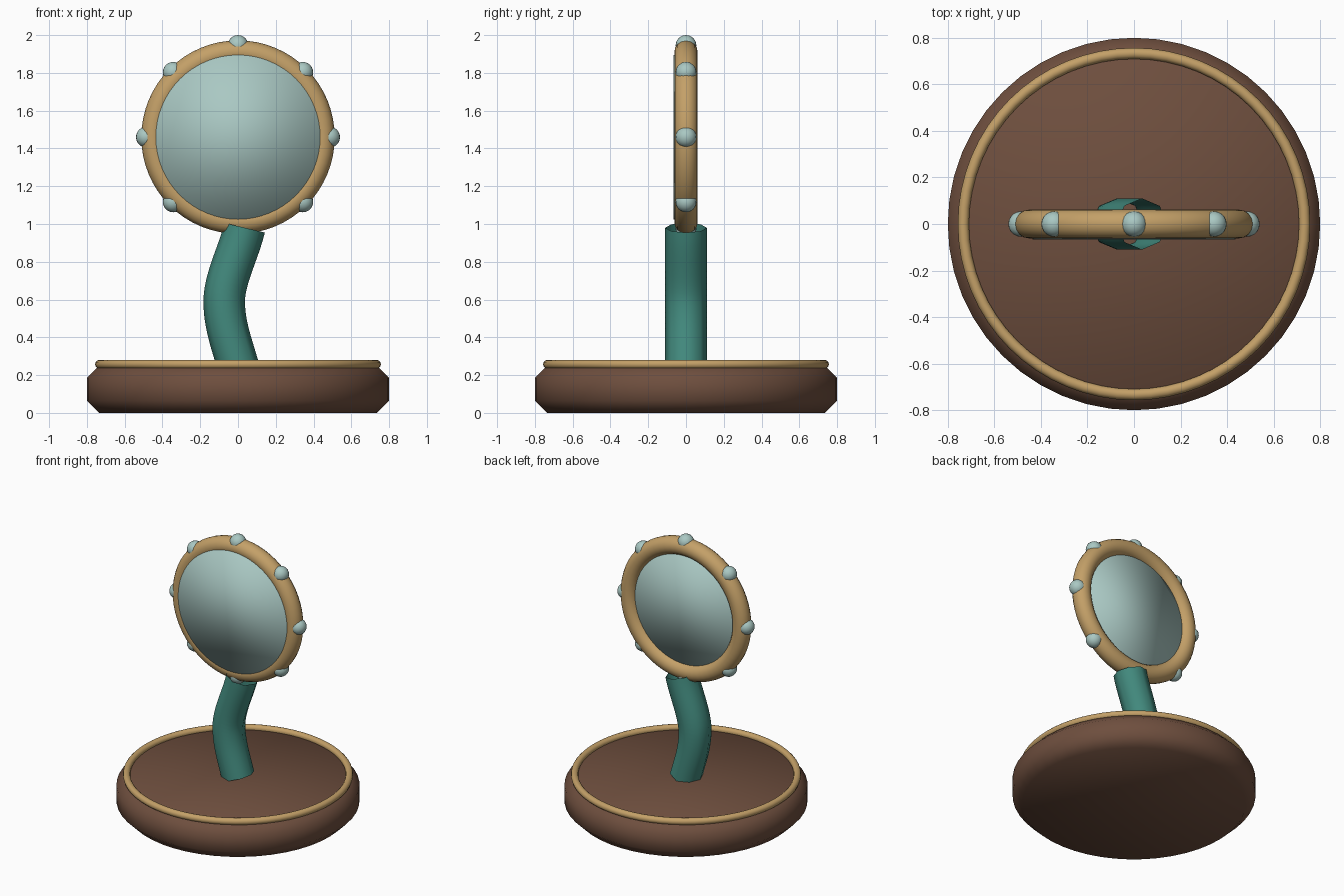
import bpy, math
from mathutils import Vector

cube = bpy.data.objects.get("Cube")
if cube:
    bpy.data.objects.remove(cube, do_unlink=True)


def material(name, rgb):
    m = bpy.data.materials.new(name)
    m.use_nodes = True
    m.diffuse_color = (*rgb, 1)
    m.node_tree.nodes["Principled BSDF"].inputs["Base Color"].default_value = (*rgb, 1)
    return m


wood = material("dark wood", (0.156, 0.077, 0.048))
gold = material("warm gold", (0.55, 0.352, 0.138))
teal = material("teal", (0.055, 0.255, 0.209))
glass = material("pale glass", (0.40, 0.578, 0.546))


def finish(name, mat):
    """Name, colour and smooth the object just added."""
    ob = bpy.context.object
    ob.name = name
    ob.data.materials.append(mat)
    bpy.ops.object.shade_smooth()
    return ob


HEAD = Vector((0, 0, 1.46))
UPRIGHT = (math.pi / 2, 0, 0)

# Round base with chamfered rims
base_height, chamfer = 0.25, 0.065
bpy.ops.mesh.primitive_cylinder_add(vertices=48, radius=0.8, depth=base_height,
                                    location=(0, 0, base_height / 2))
base = finish("base", wood)
bevel = base.modifiers.new("chamfer", "BEVEL")
bevel.width = chamfer
bevel.segments = 1
bevel.limit_method = "ANGLE"
bevel.angle_limit = math.radians(40)

# Trim ring on the base
bpy.ops.mesh.primitive_torus_add(major_radius=0.733, minor_radius=0.024,
                                 major_segments=64, minor_segments=12,
                                 location=(0, 0, 0.257))
finish("base_trim", gold)

# Curved, open-ended eight-sided stem
curve = bpy.data.curves.new("stem", "CURVE")
curve.dimensions = "3D"
curve.bevel_depth = 0.11
curve.bevel_resolution = 2
spline = curve.splines.new("BEZIER")
path = [((0, 0.25), (-0.035, 0.12)),
        ((-0.073, 0.59), (0.0, 0.12)),
        ((0.035, 0.98), (0.031, 0.13))]
spline.bezier_points.add(len(path) - 1)
for point, ((x, z), (dx, dz)) in zip(spline.bezier_points, path):
    point.handle_left_type = point.handle_right_type = "FREE"
    centre, reach = Vector((x, 0, z)), Vector((dx, 0, dz))
    point.co = centre
    point.handle_left = centre - reach
    point.handle_right = centre + reach
stem = bpy.data.objects.new("stem", curve)
bpy.context.collection.objects.link(stem)
bpy.ops.object.select_all(action="DESELECT")
stem.select_set(True)
bpy.context.view_layer.objects.active = stem
bpy.ops.object.convert(target="MESH")
finish("stem", teal)

# Mirror frame and glass
bpy.ops.mesh.primitive_torus_add(major_radius=0.45, minor_radius=0.062,
                                 major_segments=64, minor_segments=16,
                                 location=HEAD, rotation=UPRIGHT)
finish("mirror_frame", gold)

bpy.ops.mesh.primitive_cylinder_add(vertices=64, radius=0.435, depth=0.09,
                                    location=HEAD + Vector((0, -0.021, 0)),
                                    rotation=UPRIGHT)
finish("mirror_glass", glass)

# Beads around the frame
count = 8
for i in range(count):
    a = math.tau * i / count
    offset = Vector((math.sin(a), 0, math.cos(a))) * 0.485
    bpy.ops.mesh.primitive_uv_sphere_add(segments=20, ring_count=12, radius=0.055,
                                         location=HEAD + offset)
    finish(f"frame_bead_{i + 1}", glass)
